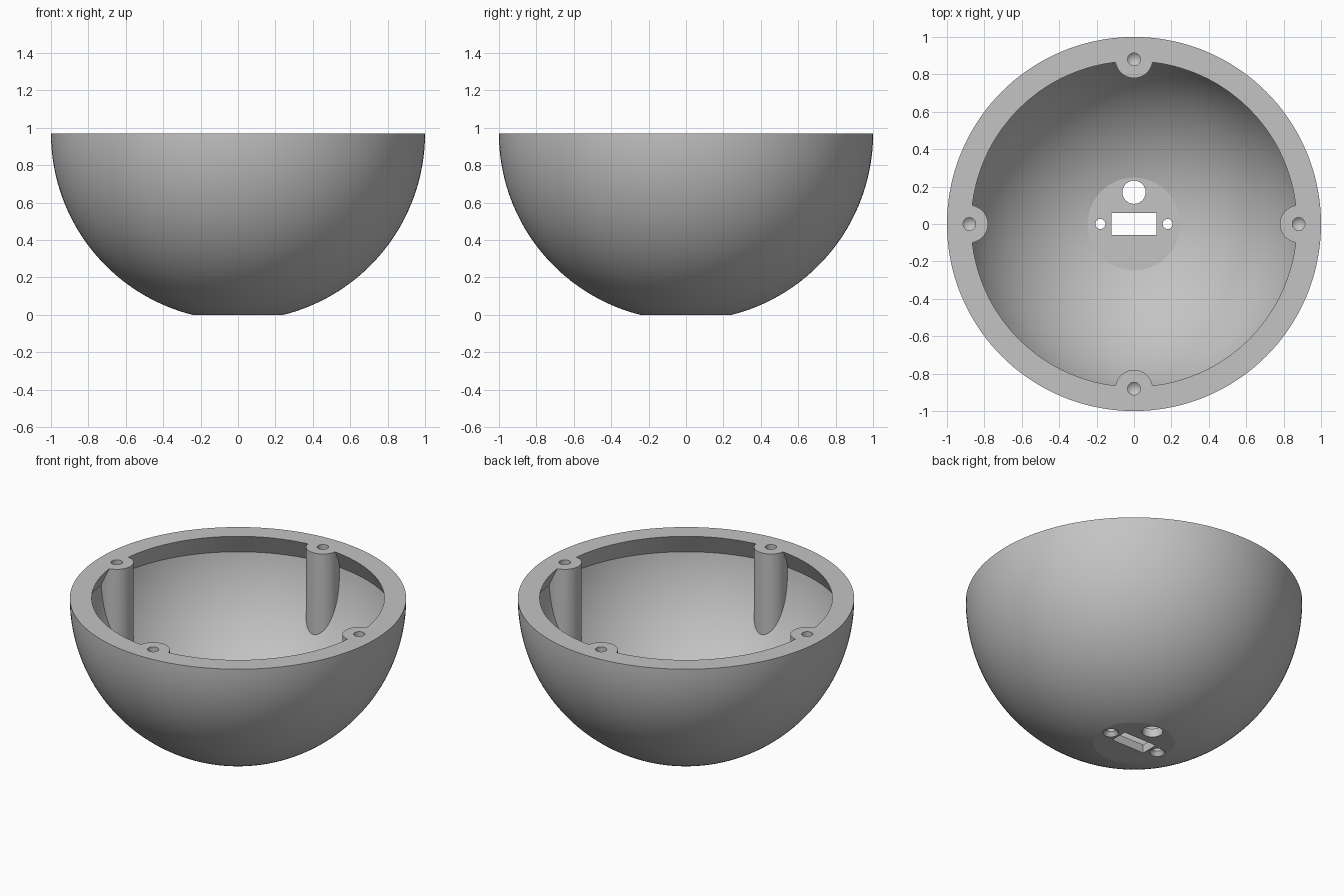
import bpy
import bmesh
from math import sin, cos, acos, asin, sqrt, radians, tau
from mathutils import Matrix

RIM_Z = 0.97        # rim height, also the centre of both spheres
OUTER_R = 1.0
INNER_R = 0.947
LIP_R = 0.87        # opening at the rim
FLOOR_Z = 0.056

cube = bpy.data.objects.get("Cube")
if cube:
    bpy.data.objects.remove(cube, do_unlink=True)

grey = bpy.data.materials.new("light_grey_plastic")
colour = (0.55, 0.55, 0.55, 1)
grey.use_nodes = True
grey.diffuse_color = colour
grey.node_tree.nodes["Principled BSDF"].inputs["Base Color"].default_value = colour


def add_object(name, bm):
    bmesh.ops.recalc_face_normals(bm, faces=bm.faces)
    mesh = bpy.data.meshes.new(name)
    bm.to_mesh(mesh)
    bm.free()
    obj = bpy.data.objects.new(name, mesh)
    bpy.context.collection.objects.link(obj)
    return obj


def lathe(name, profile, steps, x=0, y=0):
    """Closed solid turned around z from (radius, height) points."""
    bm = bmesh.new()
    verts = [bm.verts.new((r, 0, z)) for r, z in profile]
    edges = [bm.edges.new(pair) for pair in zip(verts, verts[1:])]
    bmesh.ops.spin(bm, geom=verts + edges, cent=(0, 0, 0), axis=(0, 0, 1),
                   angle=tau, steps=steps)
    bmesh.ops.remove_doubles(bm, verts=bm.verts, dist=0.0001)
    bmesh.ops.translate(bm, verts=bm.verts, vec=(x, y, 0))
    return add_object(name, bm)


def sphere_arc(radius, low_z, high_z, count):
    """Points up the sphere wall between two heights."""
    a = acos((RIM_Z - low_z) / radius)
    b = acos((RIM_Z - high_z) / radius)
    angles = [a + (b - a) * i / count for i in range(count + 1)]
    return [(radius * sin(t), RIM_Z - radius * cos(t)) for t in angles]


def subtract(target, cutters):
    for cutter in cutters:
        cutter.hide_render = True
        mod = target.modifiers.new("cut", "BOOLEAN")
        mod.operation = "DIFFERENCE"
        mod.solver = "EXACT"
        mod.object = cutter
    graph = bpy.context.evaluated_depsgraph_get()
    graph.update()
    mesh = bpy.data.meshes.new_from_object(target.evaluated_get(graph))
    target.modifiers.clear()
    target.data = mesh
    for cutter in cutters:
        bpy.data.objects.remove(cutter, do_unlink=True)


# Solid bowl with a flat foot
bowl = lathe("bowl_shell", [(0, 0)] + sphere_arc(OUTER_R, 0, RIM_Z, 44)
             + [(0, RIM_Z)], 144)

# Hollow with a flat floor and a lip that narrows towards the rim
lip_bottom = RIM_Z - 0.133
cavity = lathe("cavity", [(0, FLOOR_Z)] + sphere_arc(INNER_R, FLOOR_Z, lip_bottom, 36)
               + [(LIP_R, RIM_Z), (LIP_R, 1.1), (0, 1.1)], 144)

# Four screw posts are kept out of the hollow
BOSS_AT = 0.88
spots = [(BOSS_AT, 0), (0, BOSS_AT), (-BOSS_AT, 0), (0, -BOSS_AT)]
posts = [lathe("post", [(0, -0.2), (0.1, -0.2), (0.1, 1.3), (0, 1.3)], 64, x, y)
         for x, y in spots]
subtract(cavity, posts)

# Blind screw holes with pointed ends
cutters = [cavity]
for x, y in spots:
    cutters.append(lathe("screw_hole", [(0, 0.7), (0.034, 0.73), (0.034, 1.1), (0, 1.1)],
                         40, x, y))

# Floor openings: cable hole, countersunk screw holes and connector slot
cutters.append(lathe("cable_hole", [(0, -0.1), (0.062, -0.1), (0.062, 0.2), (0, 0.2)],
                     48, 0, 0.17))
for side in (-1, 1):
    cutters.append(lathe("countersunk_hole",
                         [(0, -0.02), (0.047, -0.02), (0.047, 0), (0.027, 0.025),
                          (0.027, 0.2), (0, 0.2)], 40, side * 0.18, 0))
bm = bmesh.new()
bmesh.ops.create_cube(bm, size=1, matrix=Matrix.Diagonal((0.24, 0.115, 0.4, 1)))
cutters.append(add_object("connector_slot", bm))
subtract(bowl, cutters)

# Finish
bowl.data.materials.clear()
bowl.data.materials.append(grey)
for poly in bowl.data.polygons:
    poly.material_index = 0
bpy.ops.object.select_all(action="DESELECT")
bowl.select_set(True)
bpy.context.view_layer.objects.active = bowl
bpy.ops.object.shade_smooth_by_angle(angle=radians(10))
